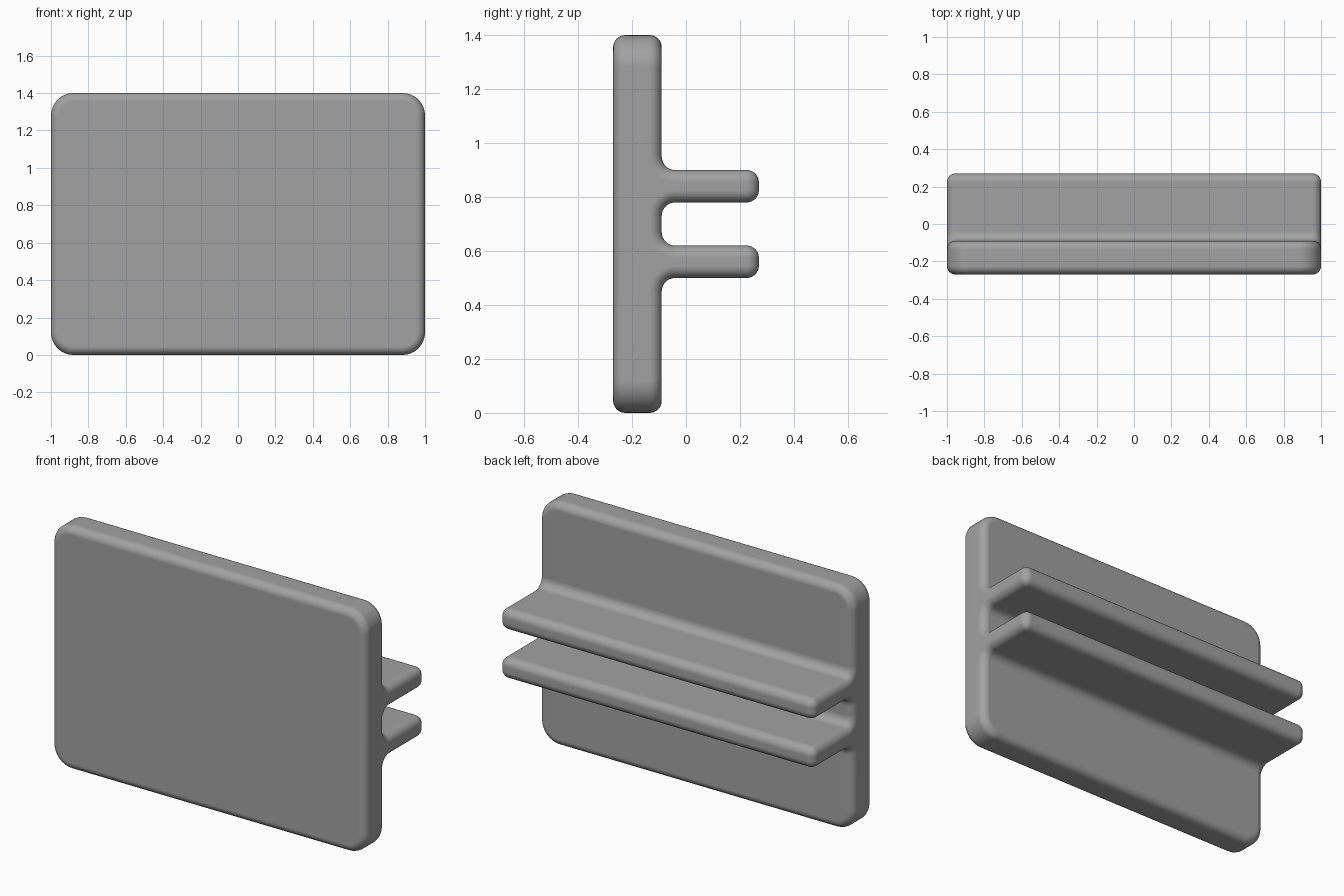
import bpy, bmesh
from math import sin, cos, pi, radians

if "Cube" in bpy.data.objects:
    bpy.data.objects.remove(bpy.data.objects["Cube"])

R = 0.045        # rounding of all outer edges
FILLET = 0.05    # fillet where the rails meet the plate
CORNER = 0.12    # corner radius of the plate outline
STEPS = 8

grey = bpy.data.materials.new("mid_grey")
grey.diffuse_color = (0.36, 0.36, 0.36, 1)
grey.use_nodes = True
grey.node_tree.nodes["Principled BSDF"].inputs["Base Color"].default_value = grey.diffuse_color


def arc(cx, cy, r, a0, a1, n=STEPS):
    return [(cx + r * cos(radians(a0 + (a1 - a0) * i / n)),
             cy + r * sin(radians(a0 + (a1 - a0) * i / n))) for i in range(n + 1)]


def rounded_stations(lo, hi):
    """Positions along an axis, each with the inset that rounds both ends."""
    quarter = [(R * (1 - cos(a)), R * (1 - sin(a)))
               for a in (pi / 2 * i / STEPS for i in range(STEPS + 1))]
    return ([(lo + t, d) for t, d in quarter]
            + [(hi - t, d) for t, d in reversed(quarter)])


def loft(name, rings):
    """Skin a list of equal-length rings and close both ends."""
    bm = bmesh.new()
    loops = [[bm.verts.new(p) for p in ring] for ring in rings]
    n = len(loops[0])
    for a, b in zip(loops, loops[1:]):
        for i in range(n):
            j = (i + 1) % n
            bm.faces.new((a[i], a[j], b[j], b[i]))
    bm.faces.new(loops[0])
    bm.faces.new(loops[-1])
    bmesh.ops.remove_doubles(bm, verts=bm.verts, dist=1e-5)
    bmesh.ops.recalc_face_normals(bm, faces=bm.faces)
    mesh = bpy.data.meshes.new(name)
    bm.to_mesh(mesh)
    bm.free()
    mesh.materials.append(grey)
    obj = bpy.data.objects.new(name, mesh)
    bpy.context.collection.objects.link(obj)
    bpy.ops.object.select_all(action='DESELECT')
    obj.select_set(True)
    bpy.context.view_layer.objects.active = obj
    bpy.ops.object.shade_smooth_by_angle(angle=radians(35))
    normals = obj.modifiers.new("weighted_normals", 'WEIGHTED_NORMAL')
    normals.keep_sharp = True
    return obj


def plate_outline(d):
    r = CORNER - d
    x, lo, hi = 1 - CORNER, CORNER, 1.4 - CORNER
    return (arc(x, hi, r, 90, 0) + arc(x, lo, r, 0, -90)
            + arc(-x, lo, r, -90, -180) + arc(-x, hi, r, 180, 90))


def rail_profile(d, half=0.06):
    """Rail section in y and z: flared root, rounded tip, mirrored in z."""
    upper = [(-0.15, half + FILLET)]
    upper += arc(-0.09 + FILLET, half + FILLET, FILLET + d, 180, 270)
    upper += arc(0.27 - R, half - R, R - d, 90, 0)
    return upper + [(y, -z) for y, z in reversed(upper)]


# Upright plate with rounded corners and edges
loft("backing_plate", [[(x, y, z) for x, z in plate_outline(d)]
                       for y, d in rounded_stations(-0.27, -0.09)])

# Two parallel rails on the back, blended into the plate
for name, height in (("lower_rail", 0.56), ("upper_rail", 0.84)):
    loft(name, [[(x, y, height + z) for y, z in rail_profile(d)]
                for x, d in rounded_stations(-1, 1)])
